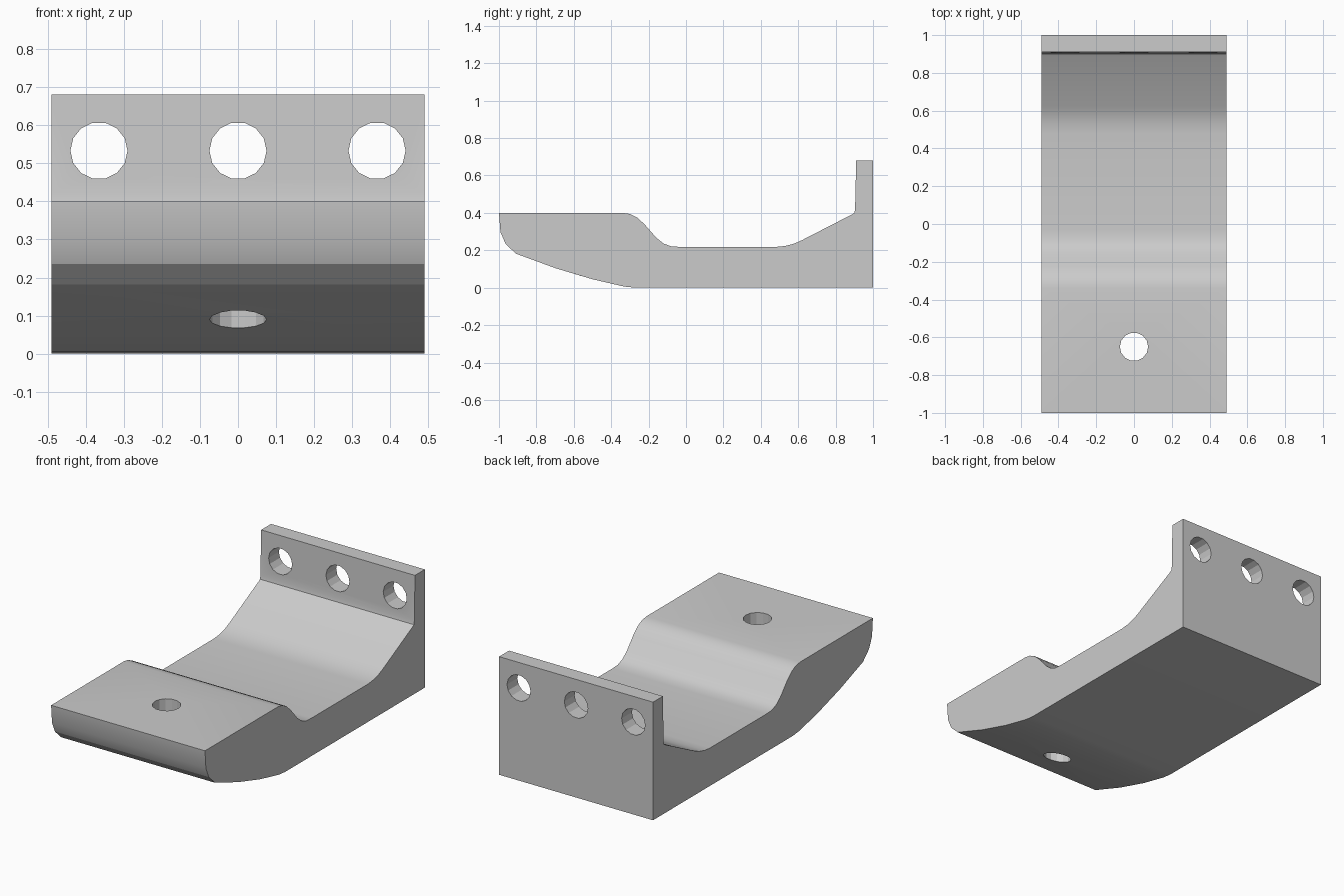
import bpy, bmesh, math
from mathutils import Matrix

if "Cube" in bpy.data.objects:
    bpy.data.objects.remove(bpy.data.objects["Cube"])

HALF_WIDTH = 0.49

# Side profile (y, z)
PROFILE = [
    (-1, 0.40), (-0.34, 0.40), (-0.30, 0.394), (-0.26, 0.374), (-0.22, 0.337),
    (-0.16, 0.268), (-0.12, 0.236), (-0.08, 0.221), (-0.03, 0.218),
    (0.48, 0.218), (0.53, 0.223), (0.58, 0.236), (0.62, 0.254),
    (0.89, 0.393), (0.90, 0.40), (0.904, 0.42), (0.91, 0.68),
    (1, 0.68), (1, 0), (-0.27, 0), (-0.33, 0.006), (-0.50, 0.045),
    (-0.70, 0.105), (-0.91, 0.182), (-0.965, 0.235), (-0.992, 0.297),
]


def make_object(name, bm):
    bmesh.ops.recalc_face_normals(bm, faces=bm.faces)
    mesh = bpy.data.meshes.new(name)
    bm.to_mesh(mesh)
    bm.free()
    obj = bpy.data.objects.new(name, mesh)
    bpy.context.collection.objects.link(obj)
    return obj


# Bracket body: profile extruded across x
bm = bmesh.new()
face = bm.faces.new([bm.verts.new((-HALF_WIDTH, y, z)) for y, z in PROFILE])
extruded = bmesh.ops.extrude_face_region(bm, geom=[face])["geom"]
bmesh.ops.translate(bm, vec=(2 * HALF_WIDTH, 0, 0),
                    verts=[v for v in extruded if isinstance(v, bmesh.types.BMVert)])
bracket = make_object("bracket_body", bm)

# Hole cutters: three through the back plate, one through the front pad
bm = bmesh.new()


def add_hole(x, y, z, depth, rotation):
    bmesh.ops.create_cone(bm, cap_ends=True, segments=14, radius1=0.075,
                          radius2=0.075, depth=depth,
                          matrix=Matrix.Translation((x, y, z)) @ rotation)


along_y = Matrix.Rotation(math.pi / 2, 4, 'X') @ Matrix.Rotation(math.pi / 2, 4, 'Z')
along_y = Matrix.Rotation(math.pi / 2, 4, 'X') @ Matrix.Rotation(math.pi / 2, 4, 'Z')
for x in (-0.365, 0, 0.365):
    add_hole(x, 0.95, 0.533, 0.4, along_y)
add_hole(0, -0.65, 0.25, 0.8, Matrix.Rotation(math.pi / 2, 4, 'Z'))
cutter = make_object("hole_cutters", bm)

# Cut the holes
bpy.context.view_layer.objects.active = bracket
bracket.select_set(True)
cut = bracket.modifiers.new("holes", 'BOOLEAN')
cut.operation = 'DIFFERENCE'
cut.solver = 'EXACT'
cut.object = cutter
bpy.ops.object.modifier_apply(modifier=cut.name)
bpy.data.objects.remove(cutter, do_unlink=True)
bpy.ops.object.shade_smooth_by_angle(angle=math.radians(20))
